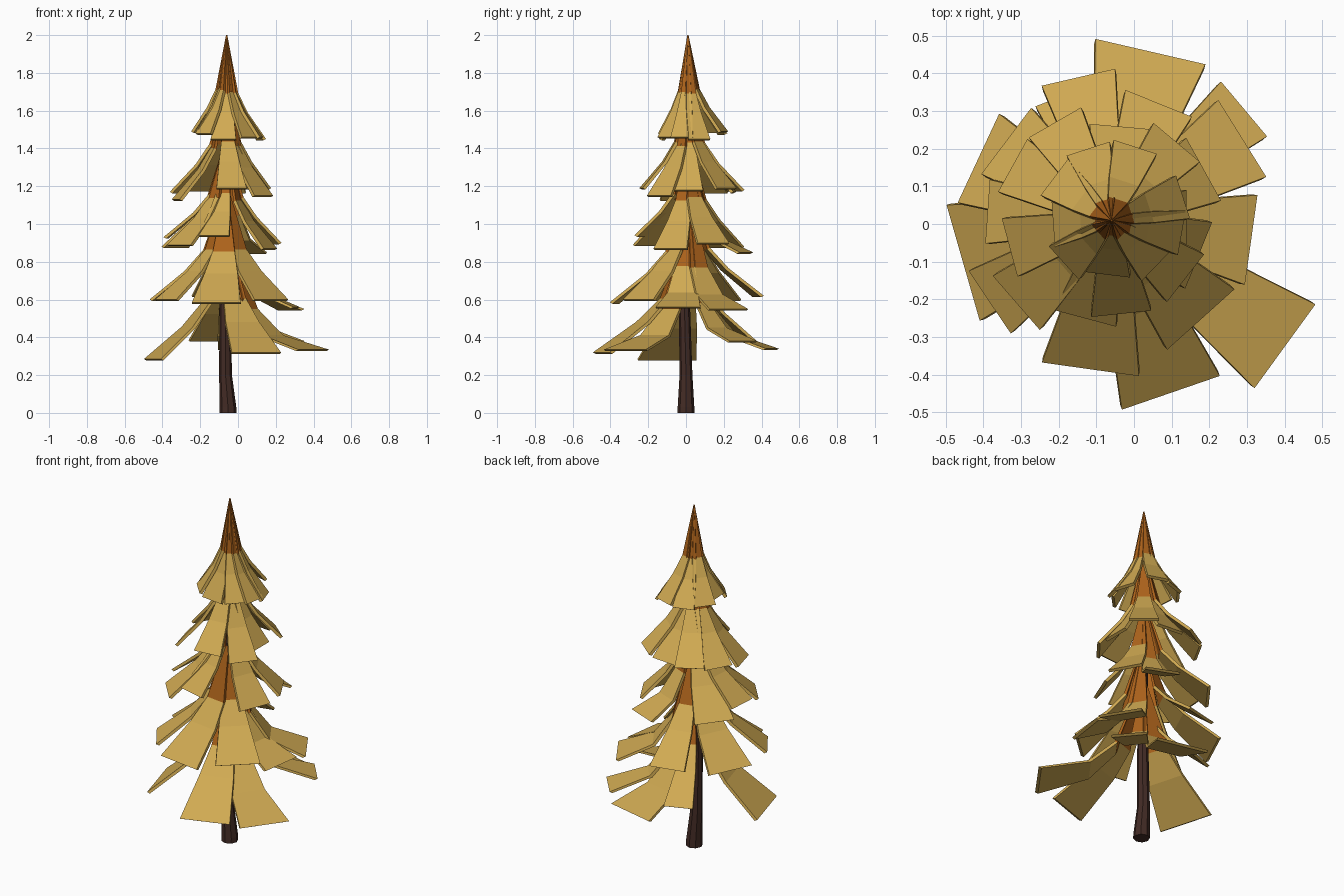
import bpy, bmesh, math
from mathutils import Vector

if "Cube" in bpy.data.objects:
    bpy.data.objects.remove(bpy.data.objects["Cube"])

AXIS = Vector((-0.06, 0.01, 0))


def material(name, rgb):
    m = bpy.data.materials.new(name)
    m.diffuse_color = (*rgb, 1)
    m.use_nodes = True
    m.node_tree.nodes["Principled BSDF"].inputs["Base Color"].default_value = m.diffuse_color
    return m


ORANGE = material("rust_orange", (0.42, 0.125, 0.011))
TAN = material("straw_tan", (0.63, 0.40, 0.085))
BARK = material("dark_bark", (0.055, 0.024, 0.018))


def finish(bm, name, mats):
    bmesh.ops.recalc_face_normals(bm, faces=bm.faces)
    me = bpy.data.meshes.new(name)
    bm.to_mesh(me)
    bm.free()
    for m in mats:
        me.materials.append(m)
    ob = bpy.data.objects.new(name, me)
    bpy.context.collection.objects.link(ob)
    return ob


def add_frond(bm, apex, angle, reach, tip_z, width, flat, thick=0.017):
    """A flaring, bent slab from the stem out to a wide tip."""
    a = math.radians(angle)
    out = Vector((math.cos(a), math.sin(a), 0))
    side = Vector((-out.y, out.x, 0))
    up = Vector((0, 0, 1))
    drop = apex - tip_z
    # (reach share, drop share, width share)
    steps = [(0.015, 0, 0.03), (0.28, 0.56 + 0.10 * flat, 0.45),
             (0.53, 0.75 + 0.13 * flat, 0.68), (1, 1, 1)]
    rings = []
    for i, (r, d, w) in enumerate(steps):
        p = AXIS + out * (r * reach) + up * (apex - d * drop)
        h = side * (w * width / 2)
        n = (out * -0.8 - up * (0.5 if i < 3 else 0.4)).normalized()
        n *= thick if i else 0.003
        rings.append([bm.verts.new(q) for q in (p + h, p - h, p - h + n, p + h + n)])
    for i in range(3):
        for k in range(4):
            f = bm.faces.new((rings[i][k], rings[i][(k + 1) % 4],
                              rings[i + 1][(k + 1) % 4], rings[i + 1][k]))
            f.material_index = 0 if i == 0 else 1     # orange near the stem
    bm.faces.new(rings[0])
    bm.faces.new(rings[3]).material_index = 1


def add_tier(name, apex, width, fronds, flat_angles=(), widths={}):
    bm = bmesh.new()
    for angle, reach, z in fronds:
        add_frond(bm, apex, angle, reach, z, widths.get(angle, width),
                  1 if angle in flat_angles else 0)
    finish(bm, name, (ORANGE, TAN))


# Branch tiers from the top down: (direction, reach, tip height)
add_tier("crown_tier", 2.0, 0.12, [
    (263, 0.145, 1.45), (222, 0.17, 1.48), (184, 0.155, 1.50), (143, 0.19, 1.49),
    (108, 0.20, 1.48), (72, 0.205, 1.49), (18, 0.20, 1.45), (-10, 0.19, 1.46),
    (-44, 0.17, 1.46)], widths={263: 0.135})
add_tier("upper_tier", 1.75, 0.16, [
    (276, 0.25, 1.19), (195, 0.28, 1.13), (151, 0.30, 1.17),
    (120, 0.30, 1.18), (85, 0.25, 1.17), (50, 0.27, 1.19), (0, 0.20, 1.18),
    (-38, 0.25, 1.15)])
add_tier("middle_tier", 1.45, 0.19, [
    (255, 0.27, 0.94), (221, 0.335, 0.89), (176, 0.33, 0.93), (143, 0.35, 0.88),
    (68, 0.335, 0.85), (29, 0.28, 0.90), (-22, 0.25, 0.87)],
    (68,), {255: 0.17, 143: 0.22, 176: 0.17})
add_tier("lower_tier", 1.2, 0.24, [
    (262, 0.40, 0.585), (214, 0.39, 0.60), (155, 0.39, 0.60), (103, 0.39, 0.62),
    (32, 0.41, 0.55), (-8, 0.375, 0.56), (-48, 0.355, 0.60)], (32, -8),
    {262: 0.26, 214: 0.20, 155: 0.26, 103: 0.20})
add_tier("bottom_tier", 0.97, 0.275, [
    (-36, 0.57, 0.335), (-71, 0.485, 0.32), (77, 0.46, 0.34), (196, 0.41, 0.285),
    (111, 0.355, 0.385), (40, 0.46, 0.38)], (-36, 77, 40),
    {77: 0.30, 196: 0.32, 111: 0.16, 40: 0.19})

# Trunk: slightly bent, tapered eight-sided tube
bm = bmesh.new()
SIDES = 8
rings = []
for x, y, z, r in [(-0.053, -0.001, 0, 0.045), (-0.053, 0, 0.03, 0.044),
                   (-0.066, 0, 0.2, 0.034), (-0.068, -0.008, 0.55, 0.03),
                   (-0.062, 0.005, 1.0, 0.024), (-0.06, 0.01, 1.7, 0.01)]:
    rings.append([bm.verts.new((x + r * math.cos(math.tau * k / SIDES),
                                y + r * math.sin(math.tau * k / SIDES), z))
                  for k in range(SIDES)])
for lo, hi in zip(rings, rings[1:]):
    for k in range(SIDES):
        j = (k + 1) % SIDES
        bm.faces.new((lo[k], lo[j], hi[j], hi[k]))
bm.faces.new(rings[0])
bm.faces.new(rings[-1])
finish(bm, "trunk", (BARK,))
